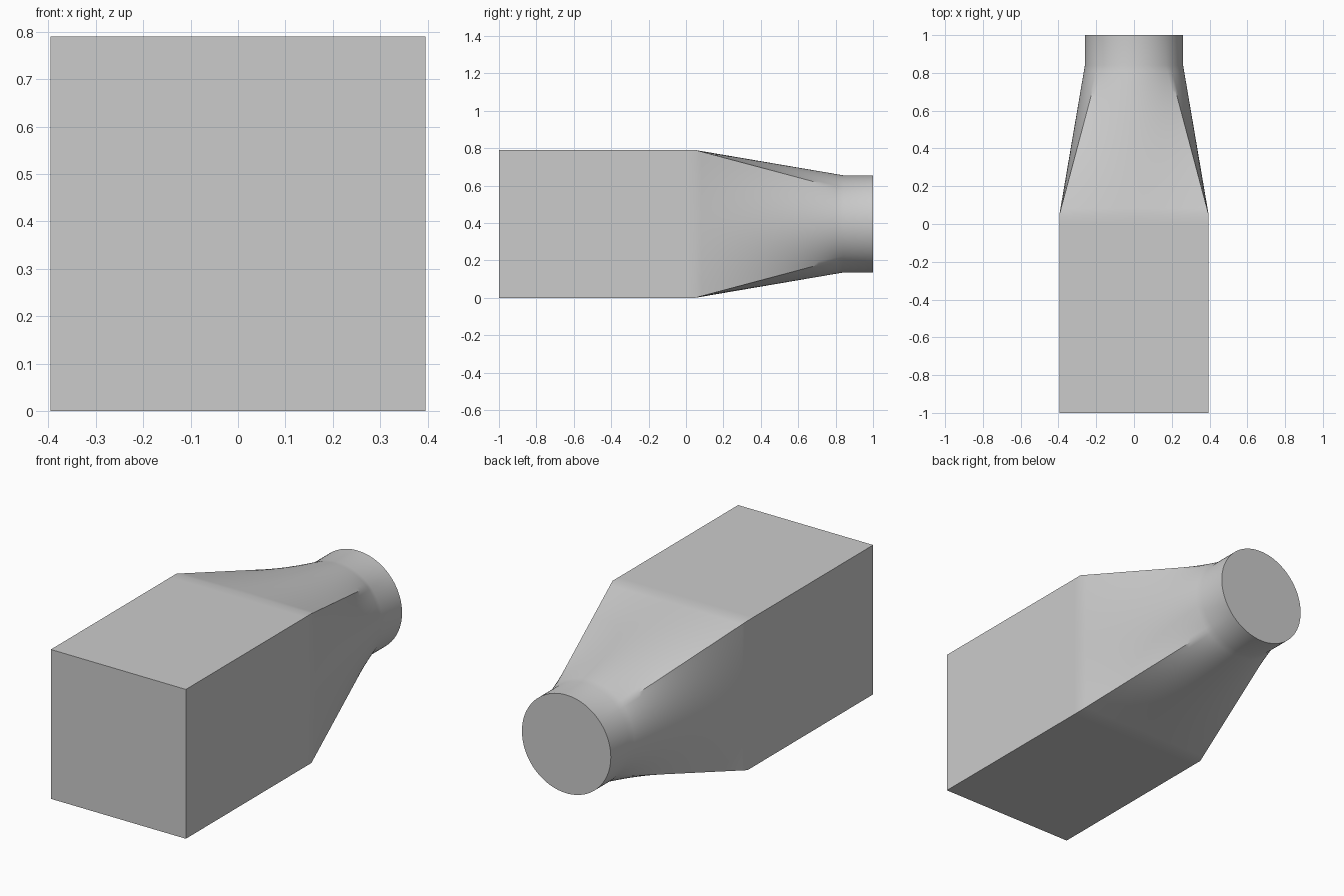
import bpy, bmesh, math

cube = bpy.data.objects.get("Cube")
if cube:
    bpy.data.objects.remove(cube, do_unlink=True)

HALF = 0.395           # half width of the square body, also the axis height
RADIUS = 0.26          # radius of the round neck
BODY_END, NECK_START = 0.05, 0.84
SIDES, STEPS = 96, 24


def section(t):
    """Cross-section blended from square (t = 0) to circle (t = 1)."""
    points = []
    for i in range(SIDES):
        a = 2 * math.pi * i / SIDES
        c, s = math.cos(a), math.sin(a)
        square = HALF / max(abs(c), abs(s))
        r = square + (RADIUS - square) * t
        points.append((r * c, r * s))
    return points


# Grey paint
grey = bpy.data.materials.new("plain grey")
grey.use_nodes = True
colour = (0.6, 0.6, 0.6, 1)
grey.diffuse_color = colour
grey.node_tree.nodes["Principled BSDF"].inputs["Base Color"].default_value = colour

# Stations along the length: square body, ruled transition, round neck
stations = [(-1, 0), (0, 0)]
for k in range(STEPS + 1):
    t = k / STEPS
    stations.append((BODY_END + (NECK_START - BODY_END) * t, t))
stations.append((1, 1))

bm = bmesh.new()
rings = [[bm.verts.new((x, y, z + HALF)) for x, z in section(t)]
         for y, t in stations]

# Skin between stations
for near, far in zip(rings, rings[1:]):
    for i in range(SIDES):
        j = (i + 1) % SIDES
        bm.faces.new((near[i], near[j], far[j], far[i]))

# End caps
bm.faces.new(rings[0])
bm.faces.new(rings[-1])
bmesh.ops.recalc_face_normals(bm, faces=bm.faces)

mesh = bpy.data.meshes.new("square_to_round_duct")
bm.to_mesh(mesh)
bm.free()
mesh.materials.append(grey)
duct = bpy.data.objects.new("square_to_round_duct", mesh)
bpy.context.collection.objects.link(duct)

# Smooth skin with sharp corners and rims
bpy.ops.object.select_all(action="DESELECT")
duct.select_set(True)
bpy.context.view_layer.objects.active = duct
bpy.ops.object.shade_smooth_by_angle(angle=math.radians(30))
